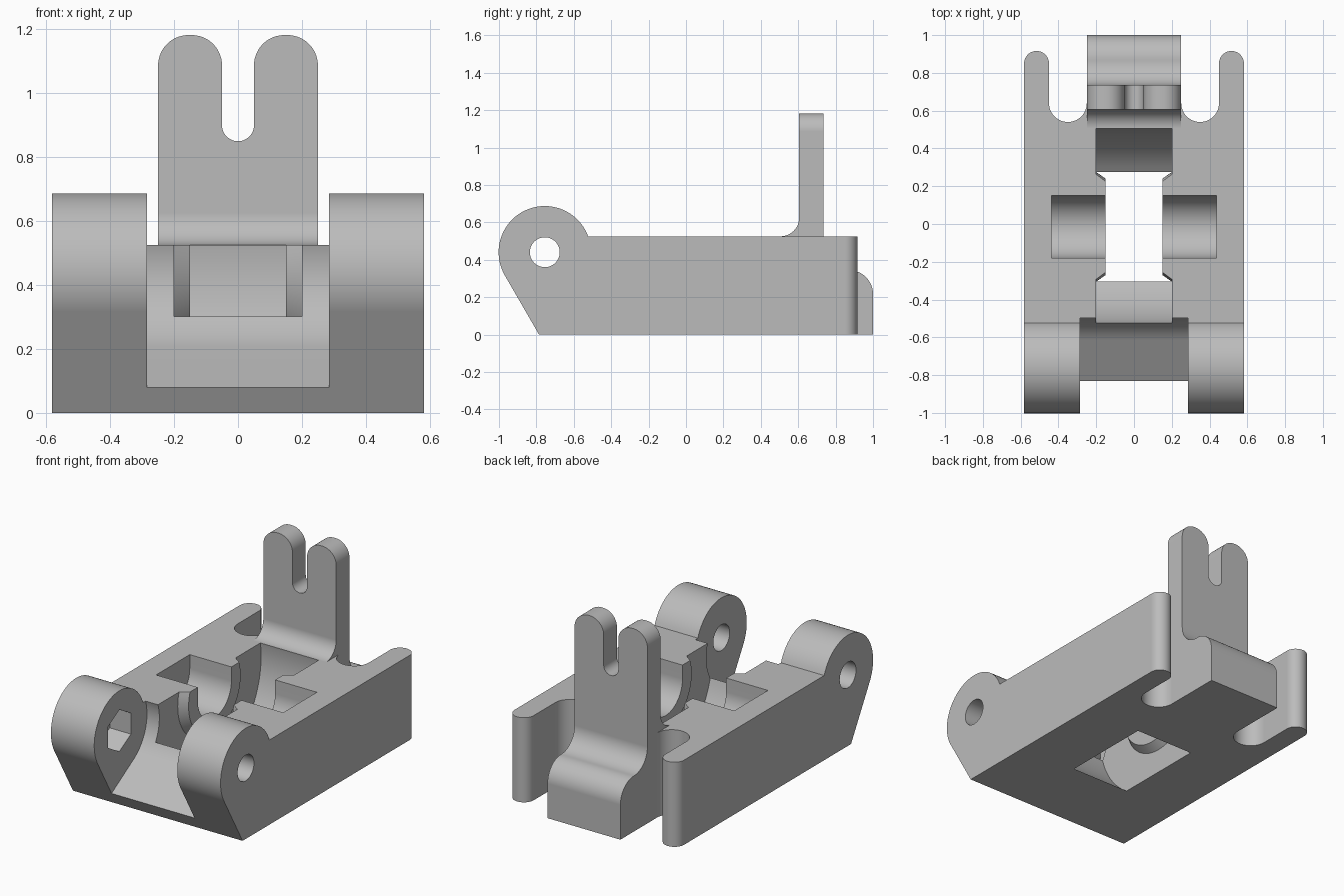
import bpy
import bmesh
from math import sin, cos, radians, atan2, asin, hypot, degrees

cube = bpy.data.objects.get("Cube")
if cube:
    bpy.data.objects.remove(cube, do_unlink=True)

grey = bpy.data.materials.new("plain grey")
grey.use_nodes = True
colour = (0.5, 0.5, 0.5, 1)
grey.diffuse_color = colour
grey.node_tree.nodes["Principled BSDF"].inputs["Base Color"].default_value = colour


def arc(cu, cv, r, start, end, steps=20):
    """Points along an arc, angles in degrees."""
    angles = [radians(start + (end - start) * i / steps) for i in range(steps + 1)]
    return [(cu + r * cos(a), cv + r * sin(a)) for a in angles]


def loft(name, rings):
    """Closed solid between two matching outlines."""
    bm = bmesh.new()
    a, b = [[bm.verts.new(p) for p in ring] for ring in rings]
    bm.faces.new(a)
    bm.faces.new(b[::-1])
    n = len(a)
    for i in range(n):
        j = (i + 1) % n
        bm.faces.new((a[i], b[i], b[j], a[j]))
    bmesh.ops.recalc_face_normals(bm, faces=bm.faces)
    mesh = bpy.data.meshes.new(name)
    bm.to_mesh(mesh)
    bm.free()
    mesh.materials.append(grey)
    ob = bpy.data.objects.new(name, mesh)
    bpy.context.collection.objects.link(ob)
    return ob


def prism(name, axis, pts, lo, hi):
    """Extrude a 2D profile along the x, y or z axis."""
    place = {"x": lambda u, v, h: (h, u, v),
             "y": lambda u, v, h: (u, h, v),
             "z": lambda u, v, h: (u, v, h)}[axis]
    return loft(name, [[place(u, v, h) for u, v in pts] for h in (lo, hi)])


def apply(ob, mod):
    bpy.context.view_layer.objects.active = ob
    bpy.ops.object.modifier_apply(modifier=mod.name)


def combine(ob, other, operation):
    mod = ob.modifiers.new("combine", "BOOLEAN")
    mod.operation = operation
    mod.solver = "EXACT"
    mod.object = other
    apply(ob, mod)
    bpy.data.objects.remove(other, do_unlink=True)


def mirrored(half):
    return half + [(-u, v) for u, v in reversed(half)]


HALF, DECK = 0.582, 0.525
PIN_Y, AXLE_Y, AXIS_Z = -0.755, -0.015, 0.44

# Base block with hinge ears, from its side profile
ear_end = degrees(asin((DECK - AXIS_Z) / 0.247))
side = [(-0.786, 0), (1.1, 0), (1.1, DECK)]
side += arc(PIN_Y, AXIS_Z, 0.247, ear_end, 210, 40)
body = prism("hinged_bracket", "x", side, -0.7, 0.7)

# Plan outline: round-ended rear fingers and the slots beside the tail
finger = [(HALF, -1.2)] + arc(0.516, 0.85, 0.066, 0, 180)
slot = arc(0.35, 0.64, 0.1, 0, -180, 24)
plan = mirrored(finger + slot)
combine(body, prism("plan_outline", "z", plan, -0.1, 1), "INTERSECT")

# Tail and upright plate
tail_side = [(0.505, 0), (1, 0)]
tail_side += arc(0.87, 0.215, 0.13, 0, 90)
tail_side += arc(0.865, 0.475, 0.13, 270, 180)
tail_side += [(0.735, 1.3), (0.605, 1.3)]
tail_side += arc(0.505, 0.625, 0.1, 0, -90)
tail = prism("tail", "x", tail_side, -0.4, 0.4)
prongs = [(0.25, -0.1)] + arc(0.155, 1.087, 0.095, 0, 90)
prongs += arc(0.145, 1.087, 0.095, 90, 180)
prongs += arc(0, 0.9, 0.05, 0, -90, 12)[:-1]
prongs = prongs + [(0, 0.85)] + [(-u, v) for u, v in reversed(prongs)]
combine(tail, prism("prong_outline", "y", prongs, 0.2, 1.3), "INTERSECT")
combine(body, tail, "UNION")

# Clearance between the ears, with a ramp tangent to its round wall
gap_r = 0.27
du, dv = PIN_Y + 0.831, AXIS_Z - 0.08
ramp = atan2(dv, du) - asin(gap_r / hypot(du, dv))
gap = [(-0.831 - 0.4 * cos(ramp), 0.08 - 0.4 * sin(ramp))]
gap += arc(PIN_Y, AXIS_Z, gap_r, degrees(ramp) - 90, 90, 40)
gap += [(gap[0][0], AXIS_Z + gap_r)]
combine(body, prism("ear_gap", "x", gap, -0.285, 0.285), "DIFFERENCE")

# Wheel well, leaving a tapered boss on each side wall
well = prism("wheel_well", "x", arc(AXLE_Y, AXIS_Z, 0.527, 0, 360, 96)[:-1], -0.2, 0.2)
for s in (-1, 1):
    rings = [[(s * x, y, z) for y, z in arc(AXLE_Y, AXIS_Z, r, 0, 360, 64)[:-1]]
             for x, r in ((0.15, 0.255), (0.21, 0.297))]
    combine(well, loft("boss", rings), "DIFFERENCE")
combine(body, well, "DIFFERENCE")

# Open-topped axle cradle
cradle = [(AXLE_Y + 0.165, 1)] + arc(AXLE_Y, AXIS_Z, 0.165, 0, -180, 32)
cradle += [(AXLE_Y - 0.165, 1)]
combine(body, prism("axle_cradle", "x", cradle, -0.436, 0.436), "DIFFERENCE")

# Hinge pin hole and hexagonal nut pocket in one ear
pin = arc(PIN_Y, AXIS_Z, 0.08, 0, 360, 40)[:-1]
combine(body, prism("pin_hole", "x", pin, -0.8, 0.8), "DIFFERENCE")
nut = arc(PIN_Y, AXIS_Z, 0.13, 30, 390, 6)[:-1]
combine(body, prism("nut_pocket", "x", nut, -0.43, -0.2), "DIFFERENCE")

# Smooth curves, crisp edges
bpy.ops.object.select_all(action="DESELECT")
body.select_set(True)
bpy.context.view_layer.objects.active = body
bpy.ops.object.shade_smooth_by_angle(angle=radians(25))
weighted = body.modifiers.new("weighted normals", "WEIGHTED_NORMAL")
weighted.keep_sharp = True
